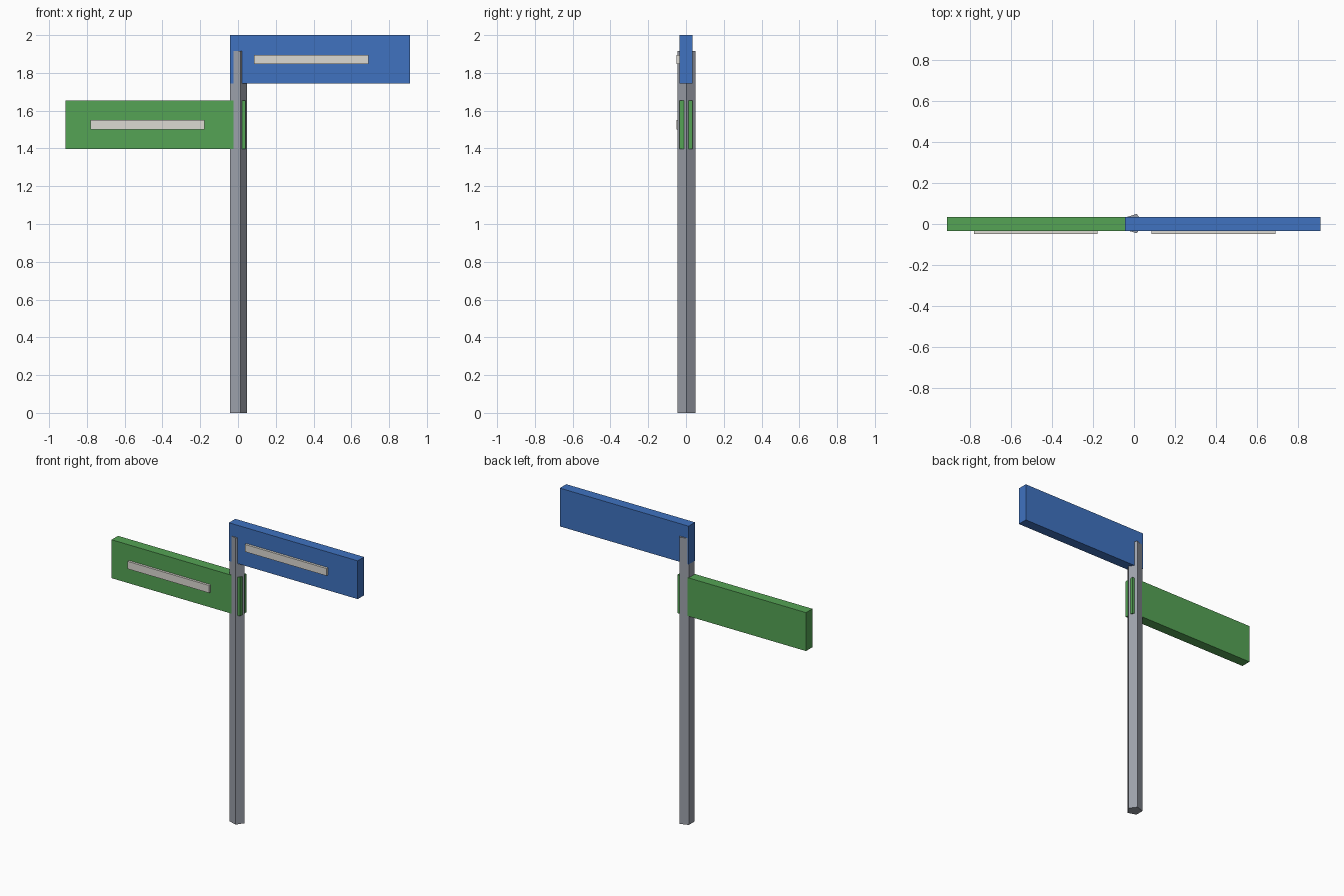
import bpy

if "Cube" in bpy.data.objects:
    bpy.data.objects.remove(bpy.data.objects["Cube"])


def material(name, rgb):
    mat = bpy.data.materials.new(name)
    mat.diffuse_color = (*rgb, 1)
    mat.use_nodes = True
    mat.node_tree.nodes["Principled BSDF"].inputs["Base Color"].default_value = mat.diffuse_color
    return mat


def box(name, x, y, z, mat):
    """Box from (min, max) pairs along each axis."""
    bpy.ops.mesh.primitive_cube_add(size=1, location=[sum(r) / 2 for r in (x, y, z)])
    ob = bpy.context.object
    ob.name = name
    ob.scale = [r[1] - r[0] for r in (x, y, z)]
    bpy.ops.object.transform_apply(location=False, rotation=False, scale=True)
    ob.data.materials.append(mat)
    return ob


blue = material("blue", (0.05, 0.17, 0.53))
green = material("green", (0.09, 0.37, 0.09))
white = material("off_white", (0.72, 0.70, 0.65))
metal = material("metal", (0.33, 0.35, 0.40))

# Five-sided post with one corner pointing to +x
POST_H = 1.917
bpy.ops.mesh.primitive_cylinder_add(vertices=5, radius=0.05, depth=POST_H,
                                    location=(-0.0025, 0.002, POST_H / 2),
                                    rotation=(0, 0, -1.5707963))
post = bpy.context.object
post.name = "post"
post.data.materials.append(metal)

# Two sign boards, each with a raised strip on the front
signs = [
    ("upper", (-0.0435, 0.91), (1.744, 2.0), (0.086, 0.69), (1.847, 1.896), blue),
    ("lower", (-0.912, 0.039), (1.397, 1.654), (-0.782, -0.178), (1.50, 1.55), green),
]
for name, bx, bz, sx, sz, mat in signs:
    box(name + "_sign_board", bx, (-0.034, 0.034), bz, mat)
    box(name + "_sign_strip", sx, (-0.05, -0.03), sz, white)
